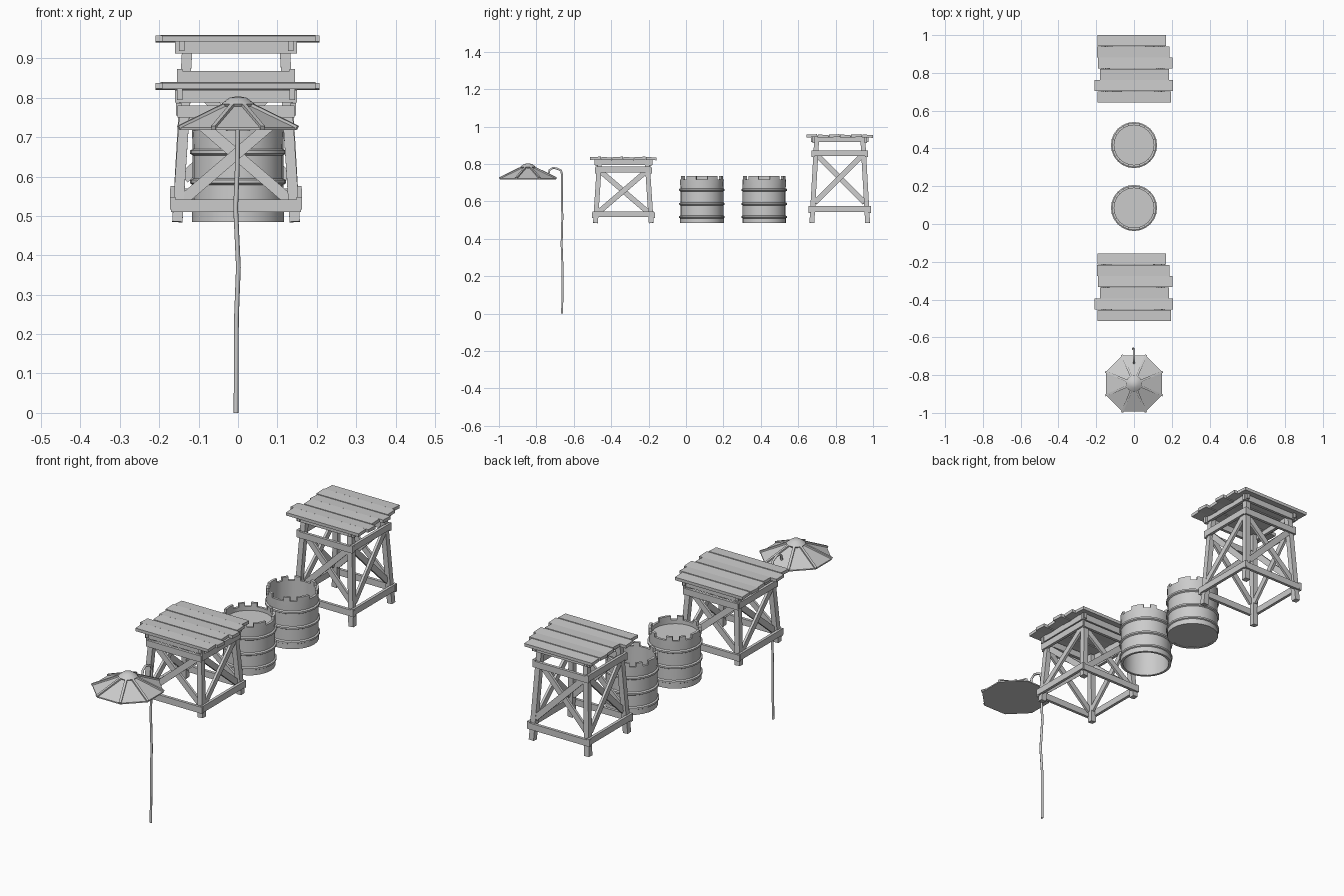
import bpy, bmesh, math
from mathutils import Vector, Matrix

cube = bpy.data.objects.get("Cube")
if cube:
    bpy.data.objects.remove(cube, do_unlink=True)

GREY = (0.6, 0.6, 0.6, 1.0)
mat = bpy.data.materials.new("plain grey")
mat.use_nodes = True
mat.diffuse_color = GREY
mat.node_tree.nodes["Principled BSDF"].inputs["Base Color"].default_value = GREY


def finish(name, bm, smooth=False):
    bmesh.ops.recalc_face_normals(bm, faces=bm.faces)
    mesh = bpy.data.meshes.new(name)
    bm.to_mesh(mesh)
    bm.free()
    mesh.materials.append(mat)
    ob = bpy.data.objects.new(name, mesh)
    bpy.context.collection.objects.link(ob)
    if smooth:
        bpy.ops.object.select_all(action='DESELECT')
        ob.select_set(True)
        bpy.context.view_layer.objects.active = ob
        bpy.ops.object.shade_smooth_by_angle(angle=math.radians(30))
    return ob


def beam(name, p, q, width, thick, normal):
    """Box from p to q, thin along the given normal."""
    p, q, n = Vector(p), Vector(q), Vector(normal)
    along = (q - p).normalized()
    n = (n - along * n.dot(along)).normalized()
    rot = Matrix((along, n.cross(along), n)).transposed().to_4x4()
    m = Matrix.Translation((p + q) / 2) @ rot @ Matrix.Diagonal(((q - p).length, width, thick, 1))
    bm = bmesh.new()
    bmesh.ops.create_cube(bm, size=1, matrix=m)
    return finish(name, bm)


def lathe(bm, profile, sides, centre, closed=False, phase=0.0):
    """Turn a radius and height profile round a vertical axis."""
    rings = []
    for r, z in profile:
        rings.append([bm.verts.new((centre[0] + r * math.cos(2 * math.pi * i / sides + phase),
                                    centre[1] + r * math.sin(2 * math.pi * i / sides + phase), z))
                      for i in range(sides)])
    pairs = list(zip(rings, rings[1:]))
    if closed:
        pairs.append((rings[-1], rings[0]))
    for a, b in pairs:
        for i in range(sides):
            j = (i + 1) % sides
            bm.faces.new((a[i], a[j], b[j], b[i]))
    if not closed:
        bm.faces.new(rings[0])
        bm.faces.new(rings[-1])


FOOT = 0.485
XC = -0.005
PLANKS = [(-0.193, 0.197), (-0.21, 0.207), (-0.18, 0.185),
          (-0.19, 0.204), (-0.197, 0.187), (-0.193, 0.17)]


def tower(prefix, yc, top, spread, rails, brace):
    """Braced wooden stand: splayed legs, rails on four sides, crosses, plank top."""
    leg_top = top - 0.02

    def half(z):
        return 0.149 + (spread - 0.149) * (z - FOOT) / (leg_top - FOOT)

    for sx in (-1, 1):
        for sy in (-1, 1):
            a, b = half(FOOT), half(leg_top)
            beam(prefix + "_leg", (XC + sx * a, yc + sy * a, FOOT),
                 (XC + sx * b, yc + sy * b, leg_top), 0.026, 0.026, (1, 0, 0))
    for k in range(4):
        n = Vector((0, -1, 0))
        t = Vector((1, 0, 0))
        spin = Matrix.Rotation(k * math.pi / 2, 3, 'Z')
        n, t = spin @ n, spin @ t

        def at(u, out, z):
            return Vector((XC, yc, z)) + t * u + n * out

        # horizontal rails
        for z, length in rails:
            z += 0.006 * (k % 2)
            out = half(z) + 0.015
            beam(prefix + "_rail", at(-length, out, z), at(length, out, z), 0.031, 0.014, n)
        # crossed braces
        lo, hi = brace
        for s, depth in ((-1, 0.006), (1, -0.006)):
            beam(prefix + "_brace", at(s * (half(lo) - 0.01), half(lo) + depth, lo),
                 at(-s * (half(hi) - 0.01), half(hi) + depth, hi), 0.028, 0.012, n)
    # plank top, front to back
    for i, (x0, x1) in enumerate(PLANKS):
        y = yc + (i - 2.5) * 0.0595
        z = top - 0.009 - 0.002 * (i % 2)
        beam(prefix + "_plank", (x0, y, z), (x1, y, z), 0.057, 0.015,
             (0, 0.05 if i % 2 else -0.04, 1))


tower("short_stand", -0.335, 0.84, 0.127,
      [(0.526, 0.165), (0.765, 0.148), (0.804, 0.155)], (0.54, 0.76))
tower("tall_stand", 0.822, 0.96, 0.123,
      [(0.554, 0.168), (0.852, 0.15), (0.928, 0.155)], (0.595, 0.845))


def barrel(prefix, yc, floor):
    """Ribbed open drum with a notched rim."""
    sides, c = 24, (0.0, yc)
    bm = bmesh.new()
    outer = [(0.117, FOOT), (0.117, 0.51)]
    for z in (0.517, 0.587, 0.662):
        outer += [(0.115, z - 0.008), (0.122, z - 0.004), (0.122, z + 0.004), (0.115, z + 0.008)]
    outer += [(0.117, 0.717), (0.105, 0.717), (0.105, FOOT)]
    lathe(bm, outer, sides, c, closed=True)
    # raised tabs between notches
    tops = []
    for f in bm.faces:
        if all(abs(v.co.z - 0.717) < 1e-4 for v in f.verts):
            m = f.calc_center_median()
            sector = int(math.atan2(m.y - yc, m.x) % (2 * math.pi) / (2 * math.pi) * sides)
            if sector % 5 not in (0, 3) and sector not in (6, 17):
                tops.append(f)
    new = bmesh.ops.extrude_face_region(bm, geom=tops)["geom"]
    bmesh.ops.translate(bm, vec=(0, 0, 0.018), verts=[g for g in new if isinstance(g, bmesh.types.BMVert)])
    bmesh.ops.delete(bm, geom=tops, context='FACES_ONLY')
    finish(prefix + "_wall", bm, True)
    bm = bmesh.new()
    lathe(bm, [(0.108, floor), (0.108, floor + 0.008)], sides, c)
    finish(prefix + "_floor", bm, True)


barrel("front_barrel", 0.085, 0.69)
barrel("rear_barrel", 0.418, FOOT + 0.001)

# eight-sided shade with ribs and a cap
C = (0.0, -0.845)
bm = bmesh.new()
lathe(bm, [(0.161, 0.718), (0.161, 0.724), (0.04, 0.778)], 8, C, phase=math.pi / 8)
finish("shade", bm)
for i in range(8):
    a = math.pi / 8 + i * math.pi / 4
    d = Vector((math.cos(a), math.sin(a), 0))
    base = Vector((*C, 0))
    beam("shade_rib", base + d * 0.035 + Vector((0, 0, 0.782)),
         base + d * 0.163 + Vector((0, 0, 0.724)), 0.011, 0.01, (0, 0, 1))
bm = bmesh.new()
lathe(bm, [(0.034, 0.772), (0.043, 0.784), (0.022, 0.8), (0.006, 0.803)], 16, C)
finish("shade_cap", bm, True)

# bent pipe that hangs from the shade
path = [(0, -0.735, 0.745), (0, -0.73, 0.768), (0, -0.712, 0.78), (0, -0.69, 0.776),
        (0, -0.668, 0.765), (0, -0.662, 0.74), (-0.002, -0.664, 0.62), (-0.006, -0.661, 0.52),
        (0.001, -0.665, 0.37), (-0.004, -0.66, 0.24), (-0.005, -0.662, 0.0)]
curve = bpy.data.curves.new("pipe", 'CURVE')
curve.dimensions = '3D'
curve.bevel_depth = 0.006
curve.bevel_resolution = 1
curve.use_fill_caps = True
spline = curve.splines.new('POLY')
spline.points.add(len(path) - 1)
for point, co in zip(spline.points, path):
    point.co = (*co, 1)
curve.materials.append(mat)
bpy.context.collection.objects.link(bpy.data.objects.new("pipe", curve))
